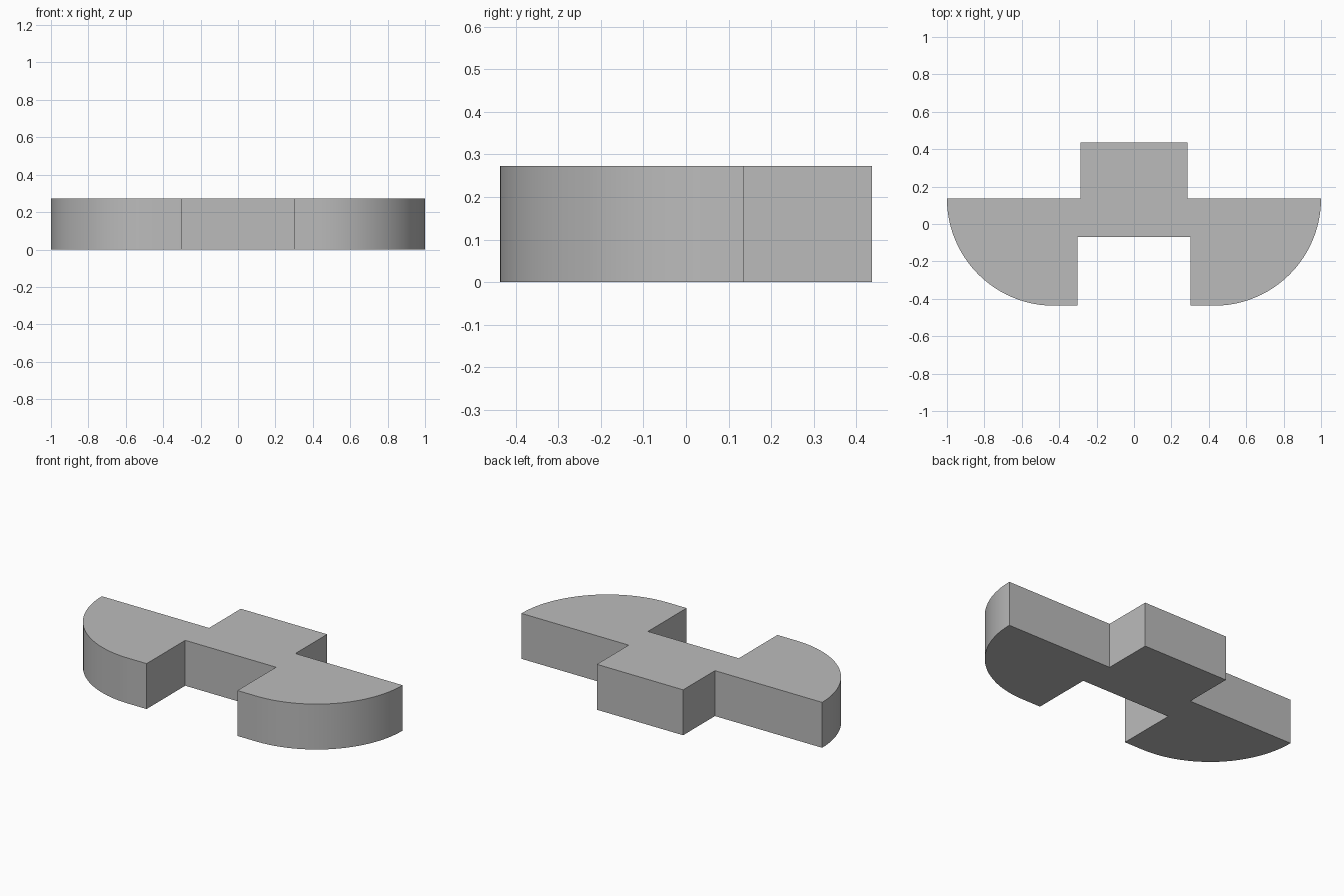
import bpy, bmesh, math

cube = bpy.data.objects.get("Cube")
if cube:
    bpy.data.objects.remove(cube, do_unlink=True)

HEIGHT = 0.273
BACK, STEP, NOTCH = 0.437, 0.135, -0.07   # y levels
RADIUS = STEP + BACK                      # rounded wing corners
ARC_STEPS = 24

grey = bpy.data.materials.new("plain grey")
grey.use_nodes = True
colour = (0.5, 0.5, 0.5, 1)
grey.diffuse_color = colour
grey.node_tree.nodes["Principled BSDF"].inputs["Base Color"].default_value = colour

# Right half of the outline, from the back tab round the wing to the notch
half = [(0.287, BACK), (0.287, STEP)]
for i in range(ARC_STEPS + 1):
    a = math.pi / 2 * i / ARC_STEPS
    half.append((1 - RADIUS + RADIUS * math.cos(a), STEP - RADIUS * math.sin(a)))
half += [(0.302, -BACK), (0.302, NOTCH)]
outline = half + [(-x, y) for x, y in reversed(half)]

# Extrude the mirrored outline into a solid plate
bm = bmesh.new()
base = bm.faces.new([bm.verts.new((x, y, 0)) for x, y in outline])
top = bmesh.ops.extrude_face_region(bm, geom=[base], use_keep_orig=True)["geom"]
bmesh.ops.translate(bm, vec=(0, 0, HEIGHT),
                    verts=[v for v in top if isinstance(v, bmesh.types.BMVert)])
bmesh.ops.recalc_face_normals(bm, faces=bm.faces)

mesh = bpy.data.meshes.new("winged_plate")
bm.to_mesh(mesh)
bm.free()
mesh.materials.append(grey)
plate = bpy.data.objects.new("winged_plate", mesh)
bpy.context.collection.objects.link(plate)

# Smooth the curved walls, keep the corners sharp
bpy.ops.object.select_all(action="DESELECT")
plate.select_set(True)
bpy.context.view_layer.objects.active = plate
bpy.ops.object.shade_smooth_by_angle(angle=math.radians(30))
